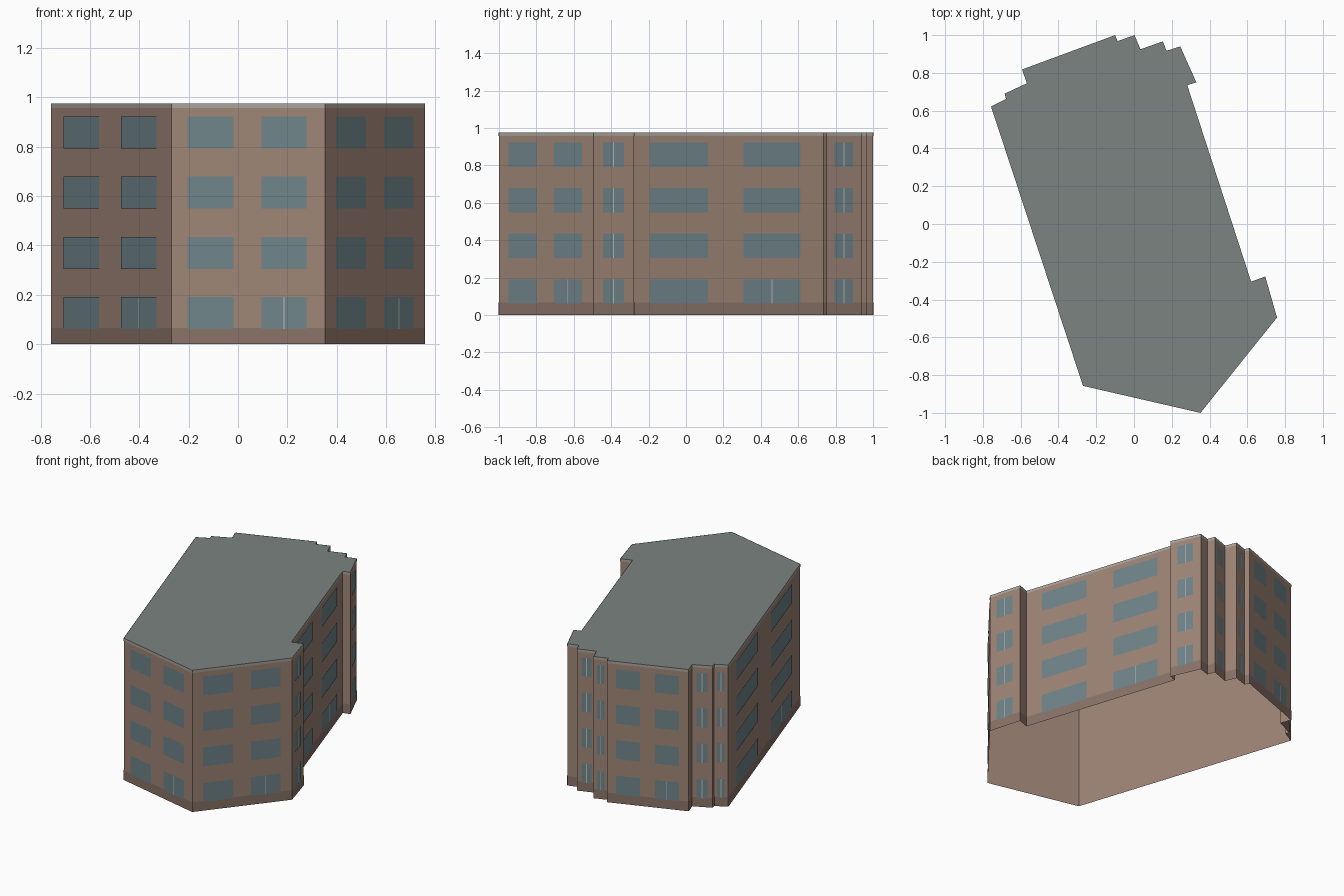
import bpy
from mathutils import Vector

if "Cube" in bpy.data.objects:
    bpy.data.objects.remove(bpy.data.objects["Cube"])

H = 0.975            # building height
STOREY = 0.244       # floor spacing
SILL, HEAD = 0.061, 0.191

# footprint, counter-clockwise from the front left corner
PLAN = [Vector(p) for p in [
    (-0.27, -0.857), (0.352, -1.0), (0.757, -0.495), (0.695, -0.278),
    (0.62, -0.305), (0.282, 0.735), (0.33, 0.75), (0.245, 0.94),
    (0.172, 0.917), (0.153, 0.967), (0.034, 0.925), (0.003, 1.0),
    (-0.087, 0.968), (-0.10, 1.0), (-0.593, 0.818), (-0.567, 0.745),
    (-0.685, 0.69), (-0.678, 0.662), (-0.757, 0.622)]]
WALLS = list(zip(PLAN, PLAN[1:] + PLAN[:1]))


def material(name, rgb):
    m = bpy.data.materials.new(name)
    m.diffuse_color = (*rgb, 1)
    m.use_nodes = True
    m.node_tree.nodes["Principled BSDF"].inputs["Base Color"].default_value = m.diffuse_color
    return m


def panel(a, b, f0, f1, z0, z1, out=0.0):
    """Upright rectangle on wall a-b between fractions f0 and f1."""
    d = b - a
    n = Vector((d.y, -d.x)).normalized() * out
    p, q = a + d * f0 + n, a + d * f1 + n
    return [(p.x, p.y, z0), (q.x, q.y, z0), (q.x, q.y, z1), (p.x, p.y, z1)]


def build(name, faces, mat):
    verts = [v for f in faces for v in f]
    idx, k = [], 0
    for f in faces:
        idx.append(list(range(k, k + len(f))))
        k += len(f)
    me = bpy.data.meshes.new(name)
    me.from_pydata(verts, [], idx)
    me.materials.append(mat)
    ob = bpy.data.objects.new(name, me)
    bpy.context.collection.objects.link(ob)
    return ob


# wall shell (open underneath), roof, plinth and roof-edge bands
build("walls", [panel(a, b, 0, 1, 0, H) for a, b in WALLS],
      material("wall_brown", (0.34, 0.23, 0.18)))
build("roof", [[(p.x, p.y, H) for p in PLAN]],
      material("roof_grey", (0.20, 0.23, 0.22)))
build("plinth", [panel(a, b, 0, 1, 0, 0.066, 0.0015) for a, b in WALLS],
      material("plinth_brown", (0.25, 0.17, 0.135)))
build("roof_trim", [panel(a, b, 0, 1, 0.957, H, 0.0015) for a, b in WALLS],
      material("trim_grey", (0.39, 0.36, 0.32)))

# windows: two per long wall, one divided window per short wall
glass, bars = [], []
for a, b in WALLS:
    length = (b - a).length
    if length < 0.084:
        continue
    wide = length > 0.4
    spans = [(0.107, 0.405), (0.587, 0.882)] if wide else [(0.23, 0.75)]
    for floor in range(4):
        z0, z1 = SILL + floor * STOREY, HEAD + floor * STOREY
        for i, (f0, f1) in enumerate(spans):
            glass.append(panel(a, b, f0, f1, z0, z1, 0.003))
            # glazing bar: short walls on all floors, long walls at the entrance
            if not wide or (floor == 0 and i == 1):
                mid, half = (f0 + f1) / 2, 0.0025 / length
                bars.append(panel(a, b, mid - half, mid + half, z0, z1, 0.0045))
build("windows", glass, material("glass_blue", (0.16, 0.23, 0.25)))
build("glazing_bars", bars, material("bar_pale", (0.5, 0.52, 0.52)))
